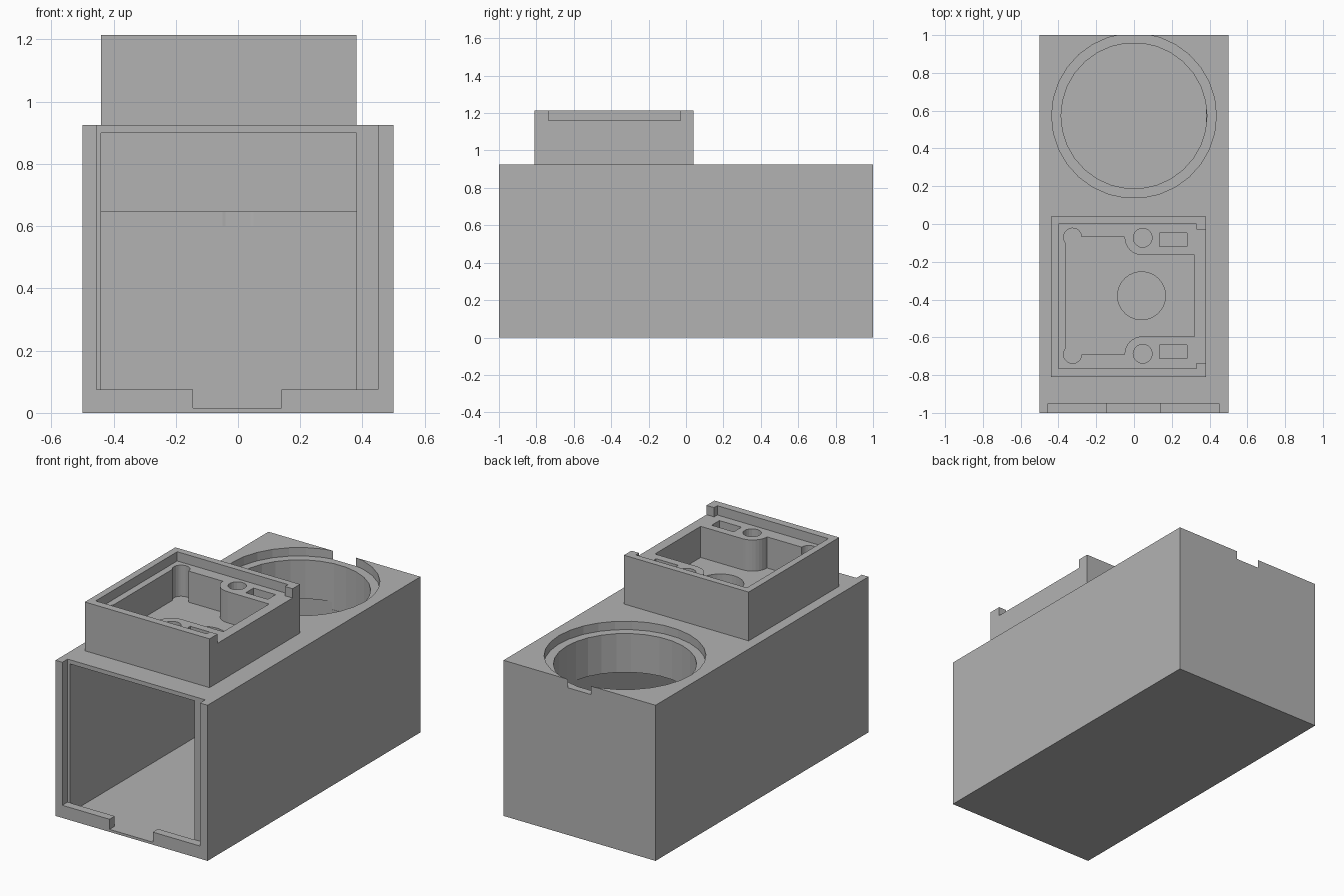
import bpy
import bmesh
from math import cos, sin, radians

cube = bpy.data.objects.get("Cube")
if cube:
    bpy.data.objects.remove(cube, do_unlink=True)

grey = bpy.data.materials.new("plain_grey")
grey.use_nodes = True
colour = (0.45, 0.45, 0.45, 1)
grey.diffuse_color = colour
grey.node_tree.nodes["Principled BSDF"].inputs["Base Color"].default_value = colour


def prism(name, outline, z0, z1):
    """Extrude a counterclockwise outline from z0 up to z1."""
    bm = bmesh.new()
    face = bm.faces.new([bm.verts.new((x, y, z0)) for x, y in outline])
    grown = bmesh.ops.extrude_face_region(bm, geom=[face])["geom"]
    top = [v for v in grown if isinstance(v, bmesh.types.BMVert)]
    bmesh.ops.translate(bm, vec=(0, 0, z1 - z0), verts=top)
    bmesh.ops.recalc_face_normals(bm, faces=bm.faces)
    mesh = bpy.data.meshes.new(name)
    bm.to_mesh(mesh)
    bm.free()
    mesh.materials.append(grey)
    obj = bpy.data.objects.new(name, mesh)
    bpy.context.collection.objects.link(obj)
    return obj


def box(name, x0, x1, y0, y1, z0, z1):
    return prism(name, [(x0, y0), (x1, y0), (x1, y1), (x0, y1)], z0, z1)


def arc(cx, cy, r, start, end, steps):
    angles = [radians(start + (end - start) * i / steps) for i in range(steps + 1)]
    return [(cx + r * cos(a), cy + r * sin(a)) for a in angles]


def cylinder(name, cx, cy, r, z0, z1, sides=30):
    return prism(name, arc(cx, cy, r, 0, 360, sides)[:-1], z0, z1)


def cut(target, cutters):
    """Subtract each cutter, then discard it."""
    bpy.context.view_layer.objects.active = target
    for cutter in cutters:
        cutter.hide_render = True
        mod = target.modifiers.new("cut", "BOOLEAN")
        mod.operation = "DIFFERENCE"
        mod.solver = "EXACT"
        mod.object = cutter
        bpy.ops.object.modifier_apply(modifier=mod.name)
        bpy.data.objects.remove(cutter, do_unlink=True)


BODY_TOP, TRAY_TOP, LEDGE, TRAY_FLOOR = 0.925, 1.215, 1.16, 0.975
ROUND_Y, MID_Y = 0.573, -0.38

# Hollow housing: open front with panel rebate, round stepped opening at the rear
housing = box("housing", -0.5, 0.5, -1, 1, 0, BODY_TOP)
cut(housing, [
    box("main_cavity", -0.44, 0.38, -0.951, 0.13, 0.015, 0.9),
    box("rear_cavity", -0.44, 0.38, 0.1, 0.955, 0.015, 0.645),
    box("front_rebate", -0.455, 0.45, -1.1, -0.95, 0.075, 1),
    box("lip_notch", -0.145, 0.14, -1.1, -0.94, 0.015, 0.5),
    cylinder("round_step", 0, ROUND_Y, 0.436, 0.875, 1),
    cylinder("round_opening", 0, ROUND_Y, 0.386, 0.6, 1),
    cylinder("roof_hole", 0.04, MID_Y, 0.127, 0.8, 1),
])

# Tray pocket outline: screw post bulge and rounded corner, mirrored front to back
half = [(0.32, 0.215)] + arc(0.045, 0.31, 0.095, 270, 180, 8) + arc(-0.325, 0.31, 0.048, 0, 223, 14)
pocket = [(x, MID_Y + y) for x, y in half] + [(x, MID_Y - y) for x, y in reversed(half)]

# Tray on the roof: lid recess open to one side, deep pocket, screw holes and nut slots
tray = box("roof_tray", -0.44, 0.38, -0.81, 0.04, BODY_TOP, TRAY_TOP)
cutters = [
    box("lid_recess", -0.4, 0.33, -0.765, 0, LEDGE, 1.3),
    box("lid_entry", 0.3, 0.5, -0.735, -0.03, LEDGE, 1.3),
    prism("deep_pocket", pocket, TRAY_FLOOR, 1.25),
    cylinder("floor_hole", 0.04, MID_Y, 0.127, 0.8, 1.1),
]
for side in (-1, 1):
    cutters.append(cylinder("screw_hole", 0.046, MID_Y + side * 0.307, 0.05, 1, 1.25, 20))
    slot_y = MID_Y + side * 0.297
    cutters.append(box("nut_slot", 0.135, 0.28, slot_y - 0.036, slot_y + 0.036, 1.08, 1.25))
cut(tray, cutters)
